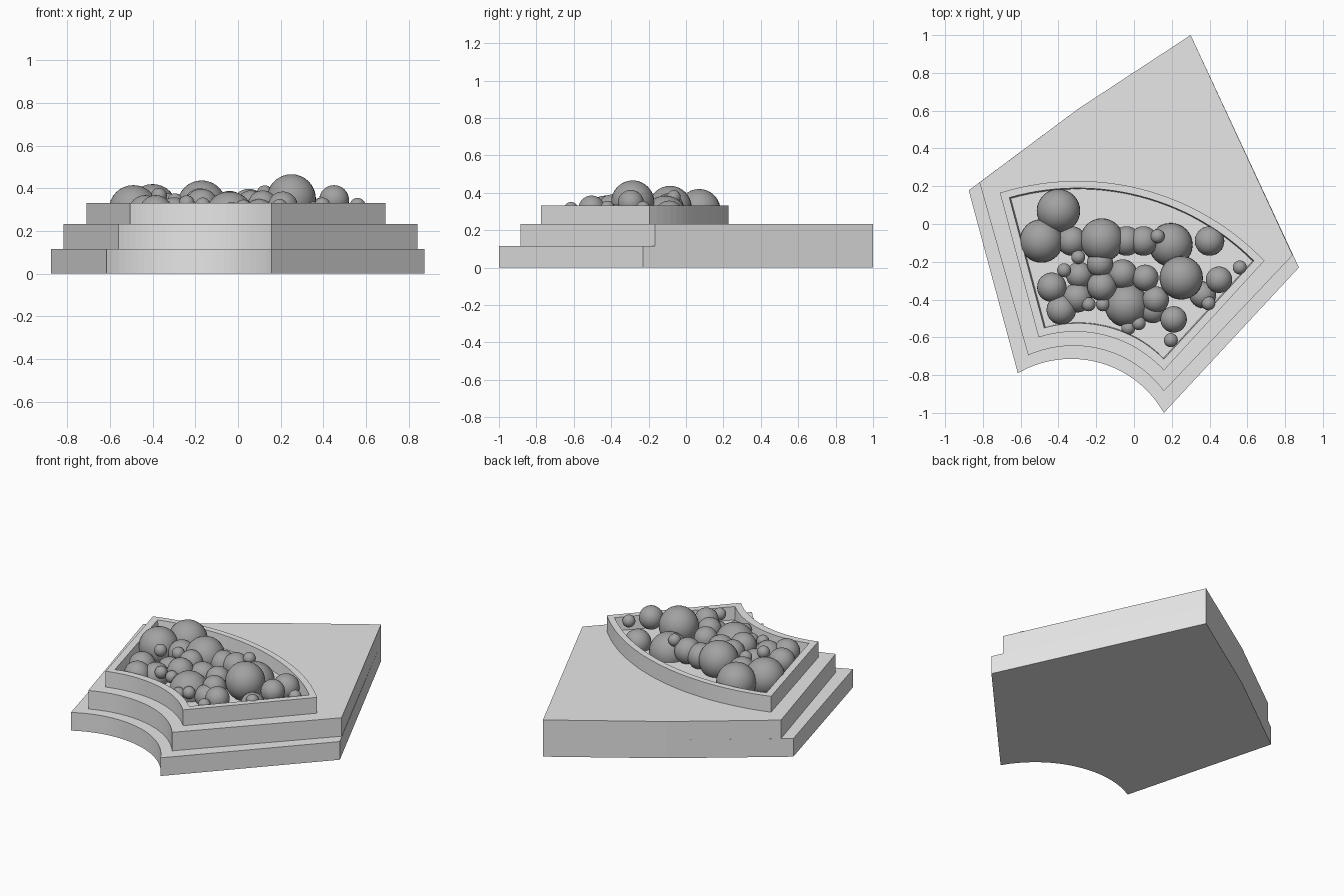
import bpy
import bmesh
import math
from mathutils import Vector

cube = bpy.data.objects.get("Cube")
if cube:
    bpy.data.objects.remove(cube, do_unlink=True)


def make_material(name, value):
    mat = bpy.data.materials.new(name)
    mat.use_nodes = True
    colour = (value, value, value, 1)
    mat.diffuse_color = colour
    mat.node_tree.nodes["Principled BSDF"].inputs["Base Color"].default_value = colour
    return mat


stone = make_material("pale stone", 0.8)
foliage = make_material("mid grey foliage", 0.36)


def arc(start, middle, end, steps=28):
    """Points on the circle through three points, ends included."""
    a, b, c = Vector(start), Vector(middle), Vector(end)
    u, v = b - a, c - a
    d = 2 * (u.x * v.y - u.y * v.x)
    centre = a + Vector((v.y * u.dot(u) - u.y * v.dot(v),
                         u.x * v.dot(v) - v.x * u.dot(u))) / d
    radius = (a - centre).length
    a0 = math.atan2(*(a - centre).yx)
    a1 = math.atan2(*(c - centre).yx)
    angles = [a0 + (a1 - a0) * i / steps for i in range(steps + 1)]
    return [(centre.x + radius * math.cos(t), centre.y + radius * math.sin(t)) for t in angles]


def finish(name, bm, mat):
    bmesh.ops.recalc_face_normals(bm, faces=bm.faces)
    mesh = bpy.data.meshes.new(name)
    bm.to_mesh(mesh)
    bm.free()
    mesh.materials.append(mat)
    obj = bpy.data.objects.new(name, mesh)
    bpy.context.collection.objects.link(obj)
    return obj


def loft(name, layers, mat):
    """Join matching outlines, each given with its height, and cap both ends."""
    bm = bmesh.new()
    rings = [[bm.verts.new((x, y, z)) for x, y in outline] for outline, z in layers]
    for low, high in zip(rings, rings[1:]):
        for i in range(len(low)):
            j = (i + 1) % len(low)
            bm.faces.new((low[i], low[j], high[j], high[i]))
    bm.faces.new(rings[0])
    bm.faces.new(rings[-1])
    return finish(name, bm, mat)


# Two stepped slabs sharing the same straight back
back = [(0.3, 1.0), (-0.295, 0.61)]
lower = arc((-0.615, -0.79), (-0.3, -0.715), (0.158, -1.0)) + [(0.873, -0.23)] + back + [(-0.875, 0.178)]
upper = arc((-0.56, -0.695), (-0.3, -0.645), (0.158, -0.885)) + [(0.84, -0.165)] + back + [(-0.818, 0.22)]
loft("lower_step", [(lower, 0), (lower, 0.115)], stone)
loft("upper_step", [(upper, 0.115), (upper, 0.232)], stone)

# Curved planter with a raised rim and a sunken floor
outer = (arc((-0.505, -0.6), (-0.3, -0.57), (0.158, -0.775))
         + arc((0.69, -0.195), (0.245, 0.115), (-0.71, 0.165)))
inner = (arc((-0.475, -0.55), (-0.3, -0.525), (0.158, -0.715))
         + arc((0.635, -0.195), (0.23, 0.08), (-0.66, 0.14)))
mid = Vector((0, -0.25))
floor = [tuple(mid + (Vector(p) - mid) * 0.988) for p in inner]
loft("planter", [(outer, 0.232), (outer, 0.332), (inner, 0.332), (floor, 0.25)], stone)

# Round shrubs, grouped by radius
shrubs = {
    0.115: [(-0.4, 0.07, 0.305), (-0.49, -0.09, 0.3), (-0.17, -0.085, 0.322),
            (0.195, -0.11, 0.27), (0.25, -0.285, 0.351), (-0.04, -0.43, 0.27)],
    0.078: [(-0.33, -0.09, 0.3), (-0.04, -0.09, 0.31), (0.05, -0.09, 0.32),
            (0.4, -0.09, 0.28), (-0.435, -0.335, 0.29), (-0.385, -0.455, 0.29),
            (-0.3, -0.39, 0.28), (-0.17, -0.33, 0.32), (-0.06, -0.265, 0.3)],
    0.07: [(0.45, -0.295, 0.345), (0.365, -0.375, 0.27), (0.21, -0.505, 0.315),
           (0.06, -0.285, 0.32), (0.115, -0.4, 0.32), (-0.18, -0.21, 0.33),
           (-0.29, -0.27, 0.28), (0.1, -0.455, 0.28)],
    0.037: [(0.125, -0.065, 0.377), (0.56, -0.23, 0.318), (0.395, -0.42, 0.32),
            (0.195, -0.615, 0.313), (-0.295, -0.175, 0.34), (-0.37, -0.245, 0.365),
            (-0.03, -0.55, 0.3), (0.025, -0.525, 0.31), (-0.165, -0.425, 0.32),
            (-0.24, -0.425, 0.33)],
}
for radius, places in shrubs.items():
    for place in places:
        bm = bmesh.new()
        bmesh.ops.create_uvsphere(bm, u_segments=32, v_segments=16, radius=radius)
        for face in bm.faces:
            face.smooth = True
        finish("shrub", bm, foliage).location = place
